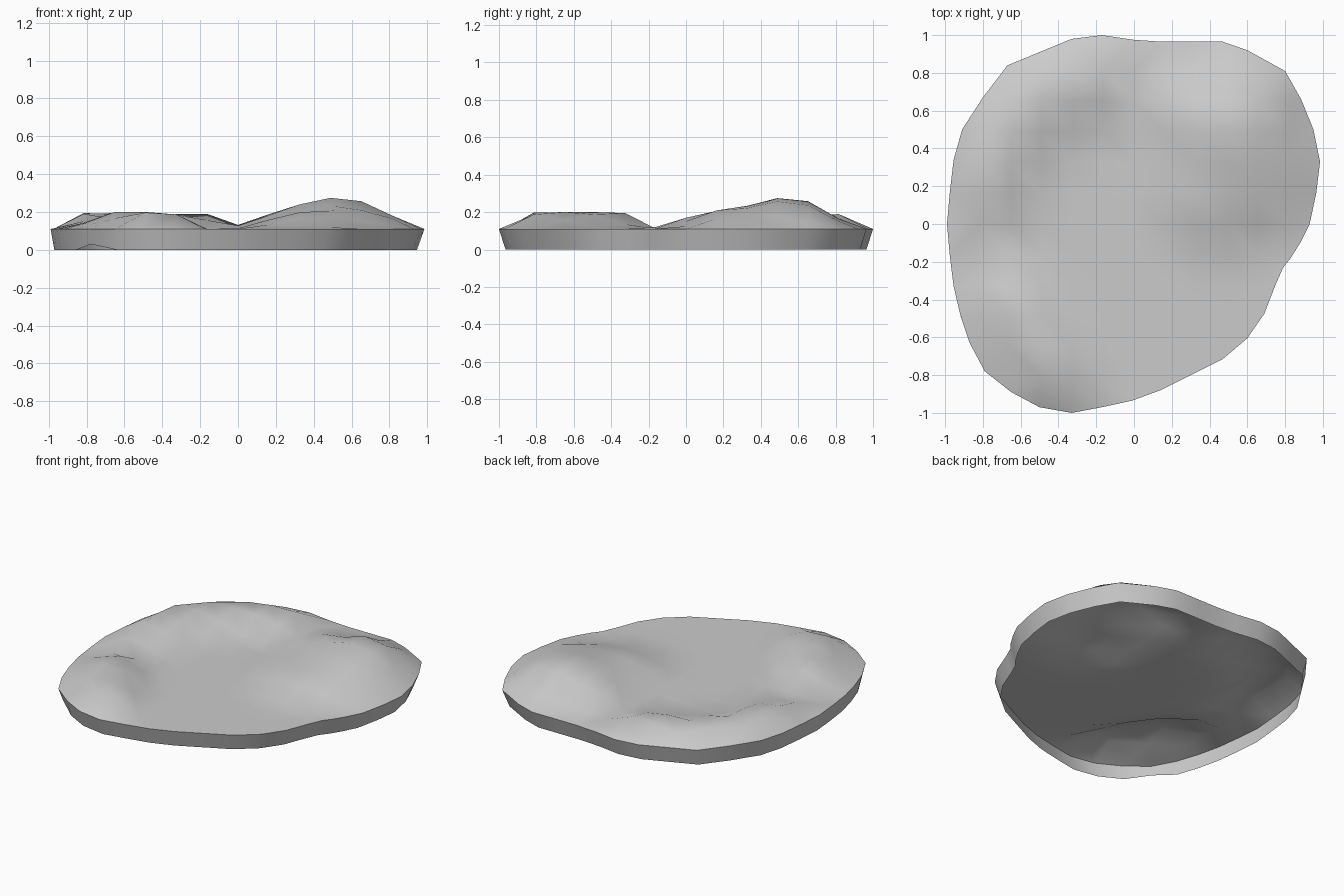
import bpy, bmesh
from mathutils import Vector
from mathutils.geometry import delaunay_2d_cdt

if "Cube" in bpy.data.objects:
    bpy.data.objects.remove(bpy.data.objects["Cube"])

# Island coastline seen from above, counter-clockwise
COAST = [(-.17, 1), (-.33, .98), (-.5, .91), (-.67, .84), (-.8, .67), (-.91, .5),
         (-.955, .34), (-.975, .17), (-.99, 0), (-.975, -.17), (-.955, -.33),
         (-.92, -.48), (-.87, -.63), (-.79, -.78), (-.65, -.89), (-.5, -.97),
         (-.33, -1), (-.17, -.97), (-.01, -.935), (.14, -.88), (.3, -.8),
         (.47, -.715), (.6, -.605), (.69, -.475), (.75, -.32), (.79, -.23),
         (.83, -.18), (.88, -.1), (.93, 0), (.965, .165), (.985, .33), (.95, .5),
         (.885, .66), (.8, .81), (.6, .92), (.47, .965), (.3, .965), (.15, .965),
         (0, .975)]
RIM = 0.11
STEP = 0.163

# Hills: (reach, ridge line as x, y, height above the plain)
HILLS = [
    (.47, [(.42, .22, .09), (.58, .3, .11), (.52, .5, .165)]),
    (.24, [(.17, .45, .07), (.22, .65, .08)]),
    (.28, [(-.8, .16, .08), (-.72, .42, .09), (-.55, .64, .08), (-.2, .8, .08)]),
    (.26, [(-.66, -.4, .09), (-.5, -.64, .09), (-.42, -.8, .09)]),
]


def hill_height(p, reach, ridge):
    best = 0
    for a, b in zip(ridge, ridge[1:]):
        a2, b2 = Vector(a[:2]), Vector(b[:2])
        t = max(0, min(1, (p - a2).dot(b2 - a2) / (b2 - a2).length_squared))
        s = max(0, min(1, 1.2 * (1 - (p - a2.lerp(b2, t)).length / reach)))
        best = max(best, (a[2] + (b[2] - a[2]) * t) * s * s * (3 - 2 * s))
    return best


def inside(p, margin=0.05):
    odd = False
    for a, b in zip(COAST, COAST[1:] + COAST[:1]):
        a, b = Vector(a), Vector(b)
        t = max(0, min(1, (p - a).dot(b - a) / (b - a).length_squared))
        if (p - a.lerp(b, t)).length < margin:
            return False
        if (a.y > p.y) != (b.y > p.y) and p.x < a.x + (p.y - a.y) * (b.x - a.x) / (b.y - a.y):
            odd = not odd
    return odd


# Ground surface: regular grid nodes joined to the coastline
n = len(COAST)
points = [Vector(c) for c in COAST]
nodes = [Vector((i * STEP, j * STEP)) for i in range(-6, 7) for j in range(-6, 7)]
points += [p for p in nodes if inside(p)]
verts, _, faces, *_ = delaunay_2d_cdt(points, [], [list(range(n))], 1, 1e-5)

bm = bmesh.new()
for i, p in enumerate(verts):
    p = Vector(p)
    z = RIM if i < n else RIM + max(hill_height(p, *h) for h in HILLS)
    bm.verts.new((p.x, p.y, z))
bm.verts.ensure_lookup_table()
for f in faces:
    bm.faces.new([bm.verts[i] for i in f])

# Skirt: leans inward to the open bottom, with one small nick
rim = [bm.verts[i] for i in range(n)]
foot = []
for v in rim:
    z = .03 if abs(v.co.x + .79) < .01 and v.co.y < 0 else 0
    foot.append(bm.verts.new((v.co.x * .97 - .01, v.co.y * .965, z)))
for i in range(n):
    k = (i + 1) % n
    bm.faces.new((rim[k], rim[i], foot[i], foot[k]))
bmesh.ops.recalc_face_normals(bm, faces=bm.faces)
bm.normal_update()
if sum(f.normal.z * f.calc_area() for f in bm.faces) < 0:
    bmesh.ops.reverse_faces(bm, faces=bm.faces)

mesh = bpy.data.meshes.new("island_ground")
bm.to_mesh(mesh)
bm.free()
island = bpy.data.objects.new("island_ground", mesh)
bpy.context.collection.objects.link(island)
bpy.context.view_layer.objects.active = island
island.select_set(True)
bpy.ops.object.shade_smooth_by_angle(angle=0.9)
